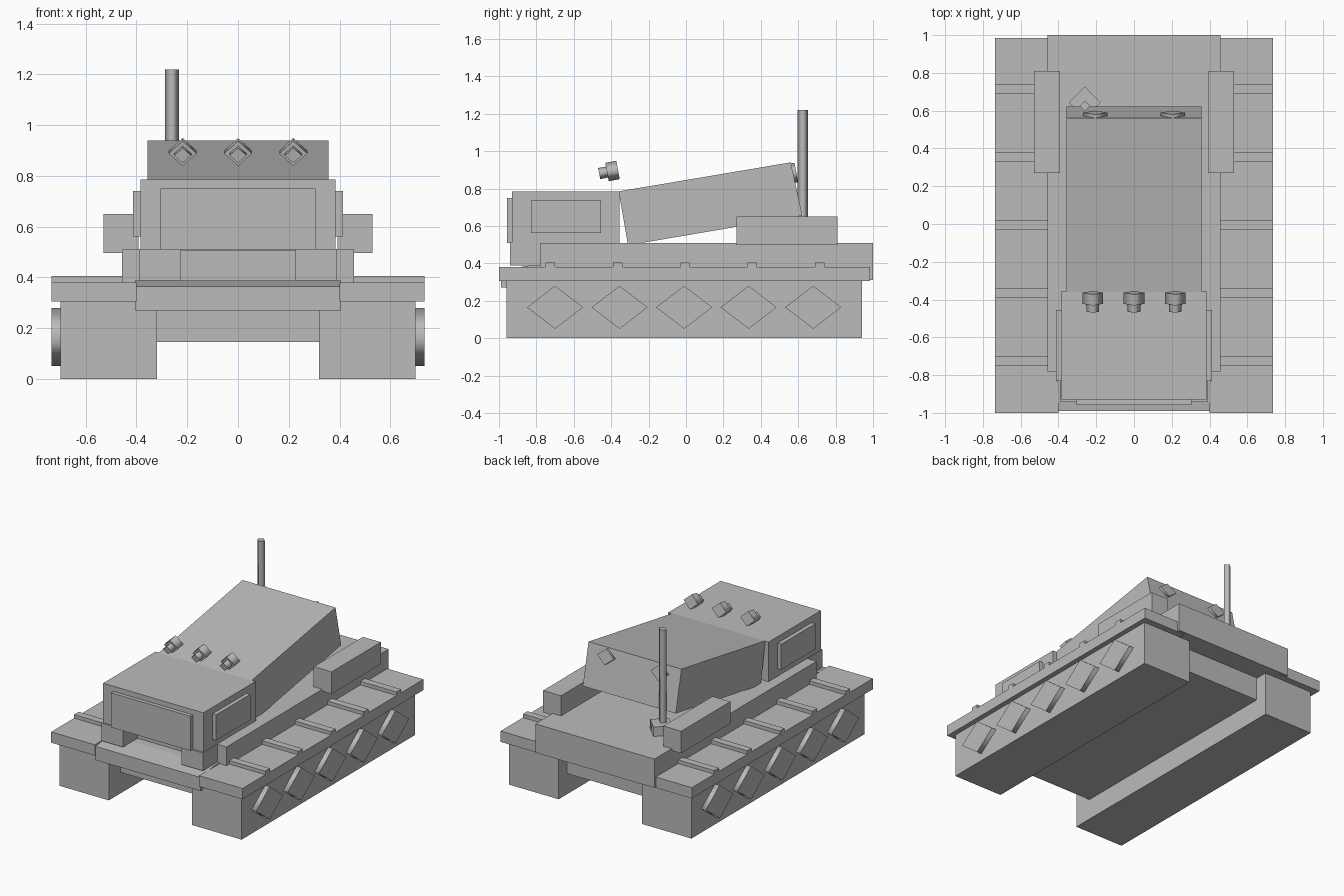
import bpy, bmesh, math
from mathutils import Matrix, Vector

if "Cube" in bpy.data.objects:
    bpy.data.objects.remove(bpy.data.objects["Cube"])

grey = bpy.data.materials.new("plain grey")
grey.diffuse_color = (0.5, 0.5, 0.5, 1)
grey.use_nodes = True
grey.node_tree.nodes["Principled BSDF"].inputs["Base Color"].default_value = grey.diffuse_color


def finish(name, bm):
    bmesh.ops.recalc_face_normals(bm, faces=bm.faces)
    me = bpy.data.meshes.new(name)
    bm.to_mesh(me)
    bm.free()
    me.materials.append(grey)
    ob = bpy.data.objects.new(name, me)
    bpy.context.collection.objects.link(ob)
    return ob


def profile(name, x0, x1, pts):
    """Extrude a (y, z) outline from x0 to x1."""
    bm = bmesh.new()
    face = bm.faces.new([bm.verts.new((x0, y, z)) for y, z in pts])
    ext = bmesh.ops.extrude_face_region(bm, geom=[face])["geom"]
    moved = [g for g in ext if isinstance(g, bmesh.types.BMVert)]
    bmesh.ops.translate(bm, vec=(x1 - x0, 0, 0), verts=moved)
    return finish(name, bm)


def box(name, x, y, z):
    return profile(name, x[0], x[1],
                   [(y[0], z[0]), (y[1], z[0]), (y[1], z[1]), (y[0], z[1])])


def pair(name, x, y, z):
    box("right_" + name, x, y, z)
    box("left_" + name, (-x[1], -x[0]), y, z)


def peg(name, centre, axis, length, ru, rv):
    """Four-sided rod with a diamond section, soft sides and crisp ends."""
    w = Vector(axis).normalized()
    u = Vector((1, 0, 0)) if abs(w.x) < 0.5 else Vector((0, 1, 0))
    v = w.cross(u)
    bm = bmesh.new()
    bmesh.ops.create_cone(bm, cap_ends=True, segments=4, radius1=1, radius2=1, depth=length)
    # align the corners with the two section axes
    for vert in bm.verts:
        a = math.atan2(vert.co.y, vert.co.x)
        a = round(a / (math.pi / 2)) * math.pi / 2 if abs(math.sin(2 * a)) < 0.5 else a - math.pi / 4
        vert.co.x, vert.co.y = math.cos(a) * ru, math.sin(a) * rv
    for f in bm.faces:
        f.smooth = abs(f.normal.z) < 0.5
    for e in bm.edges:
        e.smooth = abs(e.verts[0].co.z - e.verts[1].co.z) > length / 2
    m = Matrix((u, v, w)).transposed().to_4x4()
    bm.transform(Matrix.Translation(centre) @ m)
    return finish(name, bm)


# Running gear
pair("track", (0.32, 0.70), (-0.96, 0.94), (0, 0.305))
pair("fender", (0.40, 0.735), (-1.0, 0.985), (0.305, 0.38))
for i in range(5):
    yr = -0.725 + 0.36 * i
    pair(f"fender_rib_{i}", (0.45, 0.735), (yr - 0.025, yr + 0.025), (0.38, 0.405))
    for side, s in (("right", 1), ("left", -1)):
        peg(f"{side}_wheel_{i}", (s * 0.715, -0.70 + 0.345 * i, 0.165), (s, 0, 0), 0.04, 0.15, 0.115)

# Hull
box("belly", (-0.33, 0.33), (-0.83, 0.85), (0.145, 0.32))
box("hull", (-0.458, 0.458), (-0.78, 1.0), (0.31, 0.51))
profile("nose", -0.405, 0.405,
        [(-0.99, 0.27), (-0.99, 0.365), (-0.84, 0.388), (-0.77, 0.388), (-0.77, 0.27)])
pair("side_locker", (0.393, 0.53), (0.27, 0.81), (0.497, 0.65))

# Cab
box("cab", (-0.385, 0.385), (-0.93, -0.355), (0.505, 0.785))
pair("cab_bracket", (0.225, 0.39), (-0.942, -0.77), (0.388, 0.512))
box("windscreen", (-0.305, 0.305), (-0.957, -0.92), (0.51, 0.75))
pair("side_window", (0.38, 0.413), (-0.83, -0.455), (0.562, 0.74))

# Sloping rear body
profile("rear_body", -0.357, 0.357,
        [(-0.36, 0.785), (0.56, 0.94), (0.622, 0.655), (-0.31, 0.497)])

# Lamps share the slope of the rear body
t = math.radians(11)
axis = Vector((0, math.cos(t), math.sin(t)))
for i, x in enumerate((-0.218, 0, 0.218)):
    c = Vector((x, -0.393, 0.894))
    peg(f"roof_lamp_{i}", c, axis, 0.06, 0.055, 0.05)
    peg(f"roof_lamp_lens_{i}", c - axis * 0.05, axis, 0.045, 0.034, 0.03)
for name, x in (("left", -0.205), ("right", 0.205)):
    peg(name + "_rear_lamp", (x, 0.575, 0.883), axis, 0.03, 0.065, 0.053)

# Aerial
peg("aerial_base", (-0.26, 0.643, 0.535), (0, 0, 1), 0.08, 0.085, 0.085)
peg("aerial", (-0.26, 0.625, 0.865), (0, 0, 1), 0.71, 0.028, 0.028)
